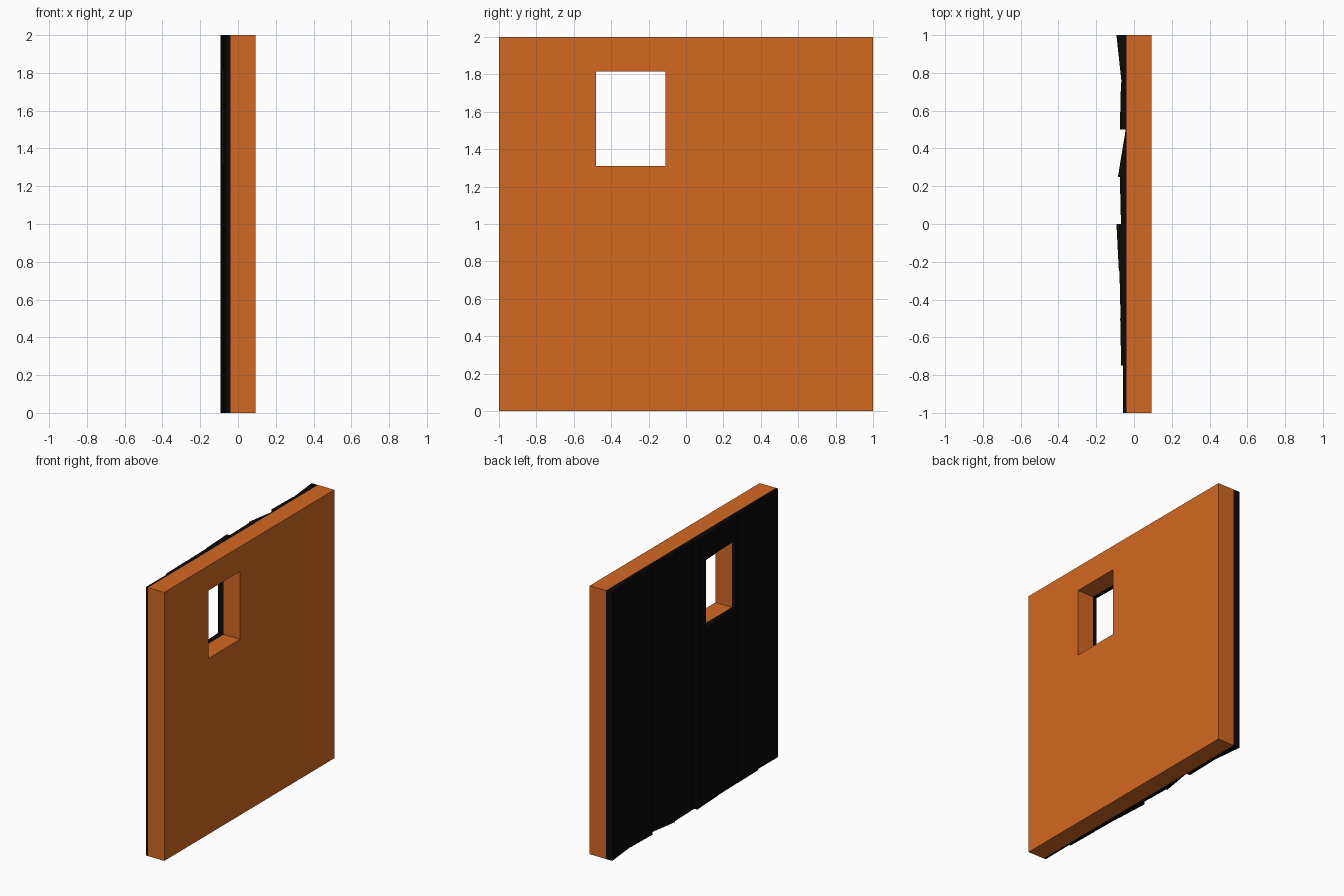
import bpy, bmesh

if "Cube" in bpy.data.objects:
    bpy.data.objects.remove(bpy.data.objects["Cube"])

WALL_BACK, WALL_FRONT = -0.041, 0.093
HEIGHT = 2.0


def material(name, colour):
    m = bpy.data.materials.new(name)
    m.diffuse_color = colour
    m.use_nodes = True
    m.node_tree.nodes["Principled BSDF"].inputs["Base Color"].default_value = m.diffuse_color
    return m


def prism(name, profile, z0, z1, mat=None):
    """Extrude an xy profile from z0 up to z1."""
    bm = bmesh.new()
    face = bm.faces.new([bm.verts.new((x, y, z0)) for x, y in profile])
    top = bmesh.ops.extrude_face_region(bm, geom=[face])["geom"]
    verts = [v for v in top if isinstance(v, bmesh.types.BMVert)]
    bmesh.ops.translate(bm, vec=(0, 0, z1 - z0), verts=verts)
    bmesh.ops.recalc_face_normals(bm, faces=bm.faces)
    mesh = bpy.data.meshes.new(name)
    bm.to_mesh(mesh)
    bm.free()
    obj = bpy.data.objects.new(name, mesh)
    bpy.context.collection.objects.link(obj)
    if mat:
        mesh.materials.append(mat)
    return obj


def rect(x0, x1, y0, y1):
    return [(x0, y0), (x1, y0), (x1, y1), (x0, y1)]


def cut(obj, cutter):
    mod = obj.modifiers.new("window_opening", "BOOLEAN")
    mod.operation = "DIFFERENCE"
    mod.solver = "EXACT"
    mod.object = cutter


orange = material("orange_wall", (0.65, 0.14, 0.016, 1))
black = material("black_boards", (0.003, 0.003, 0.003, 1))

# Window cutter
cutter = prism("window_cutter", rect(-0.3, 0.3, -0.48, -0.11), 1.31, 1.815)
cutter.hide_render = True
cutter.hide_viewport = True
cutter.display_type = "WIRE"

# Main wall slab
wall = prism("wall", rect(WALL_BACK, WALL_FRONT, -1, 1), 0, HEIGHT, orange)
cut(wall, cutter)

# Uneven vertical boards: outer depth at the low-y and high-y edge of each
depths = [(-0.058, -0.057), (-0.068, -0.073), (-0.071, -0.077), (-0.080, -0.093),
          (-0.069, -0.075), (-0.085, -0.044), (-0.075, -0.069), (-0.066, -0.093)]
for i, (a, b) in enumerate(depths):
    y0 = -1 + i * 0.25
    y1 = y0 + 0.25
    board = prism(f"board_{i + 1}", [(WALL_BACK, y0), (WALL_BACK, y1), (b, y1), (a, y0)],
                  0, HEIGHT, black)
    if y0 < -0.11 and y1 > -0.48:
        cut(board, cutter)
